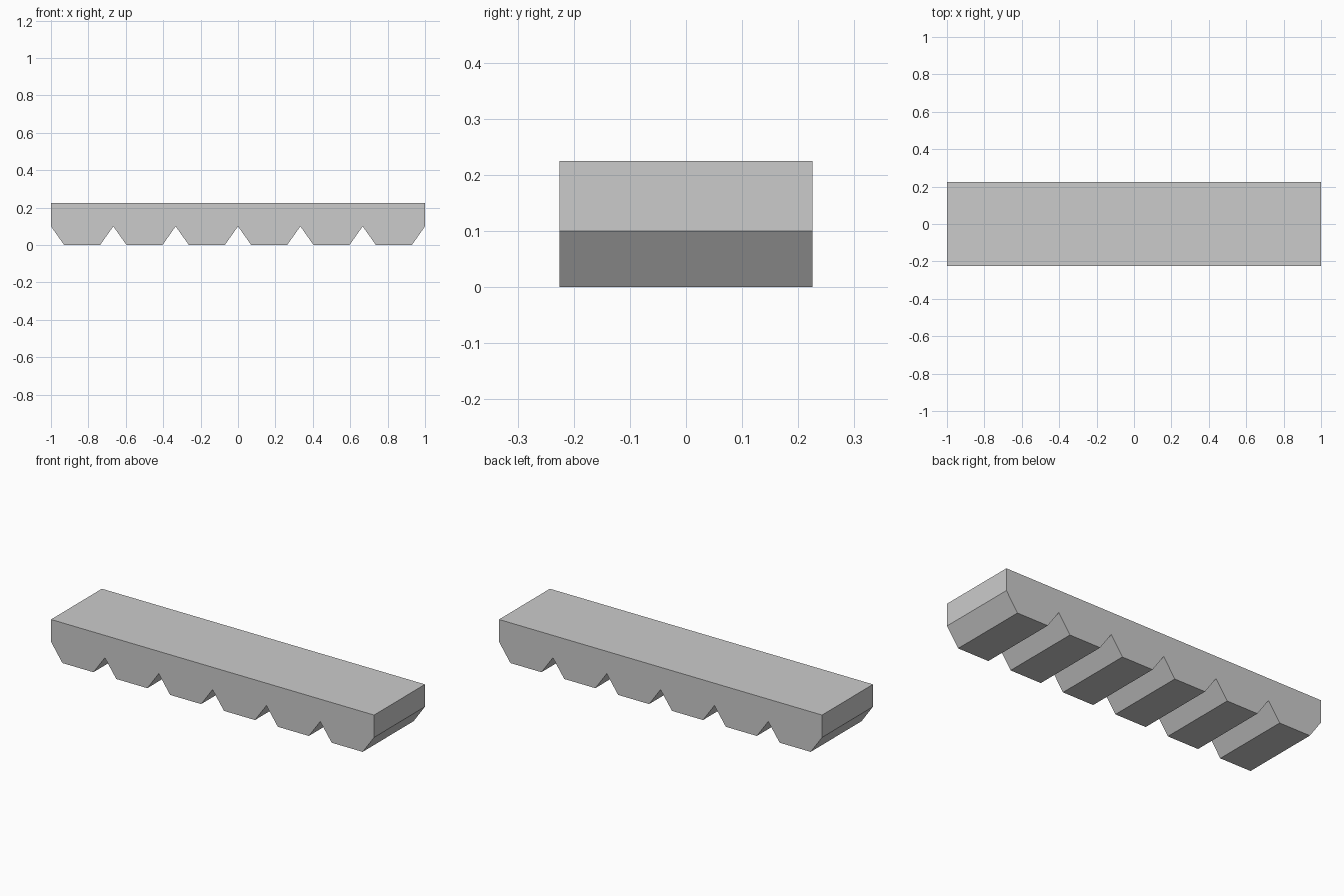
import bpy, bmesh

if "Cube" in bpy.data.objects:
    bpy.data.objects.remove(bpy.data.objects["Cube"])

TEETH = 6
LENGTH = 2.0
HALF_DEPTH = 0.225
TOP = 0.225
ROOT = 0.10          # height of the valleys between teeth
TIP_HALF = 0.096     # half width of each flat tooth tip
PITCH = LENGTH / TEETH

# Side profile: toothed lower edge from left to right, then the flat top
profile = [(-LENGTH / 2, ROOT)]
for i in range(TEETH):
    centre = -LENGTH / 2 + (i + 0.5) * PITCH
    profile += [(centre - TIP_HALF, 0), (centre + TIP_HALF, 0),
                (centre + PITCH / 2, ROOT)]
profile += [(LENGTH / 2, TOP), (-LENGTH / 2, TOP)]

# Extrude the profile from front to back
bm = bmesh.new()
front = bm.faces.new([bm.verts.new((x, -HALF_DEPTH, z)) for x, z in profile])
extruded = bmesh.ops.extrude_face_region(bm, geom=[front], use_keep_orig=True)
back_verts = [g for g in extruded["geom"] if isinstance(g, bmesh.types.BMVert)]
bmesh.ops.translate(bm, verts=back_verts, vec=(0, 2 * HALF_DEPTH, 0))
bmesh.ops.recalc_face_normals(bm, faces=bm.faces)

mesh = bpy.data.meshes.new("gear_rack")
bm.to_mesh(mesh)
bm.free()
rack = bpy.data.objects.new("gear_rack", mesh)
bpy.context.collection.objects.link(rack)
